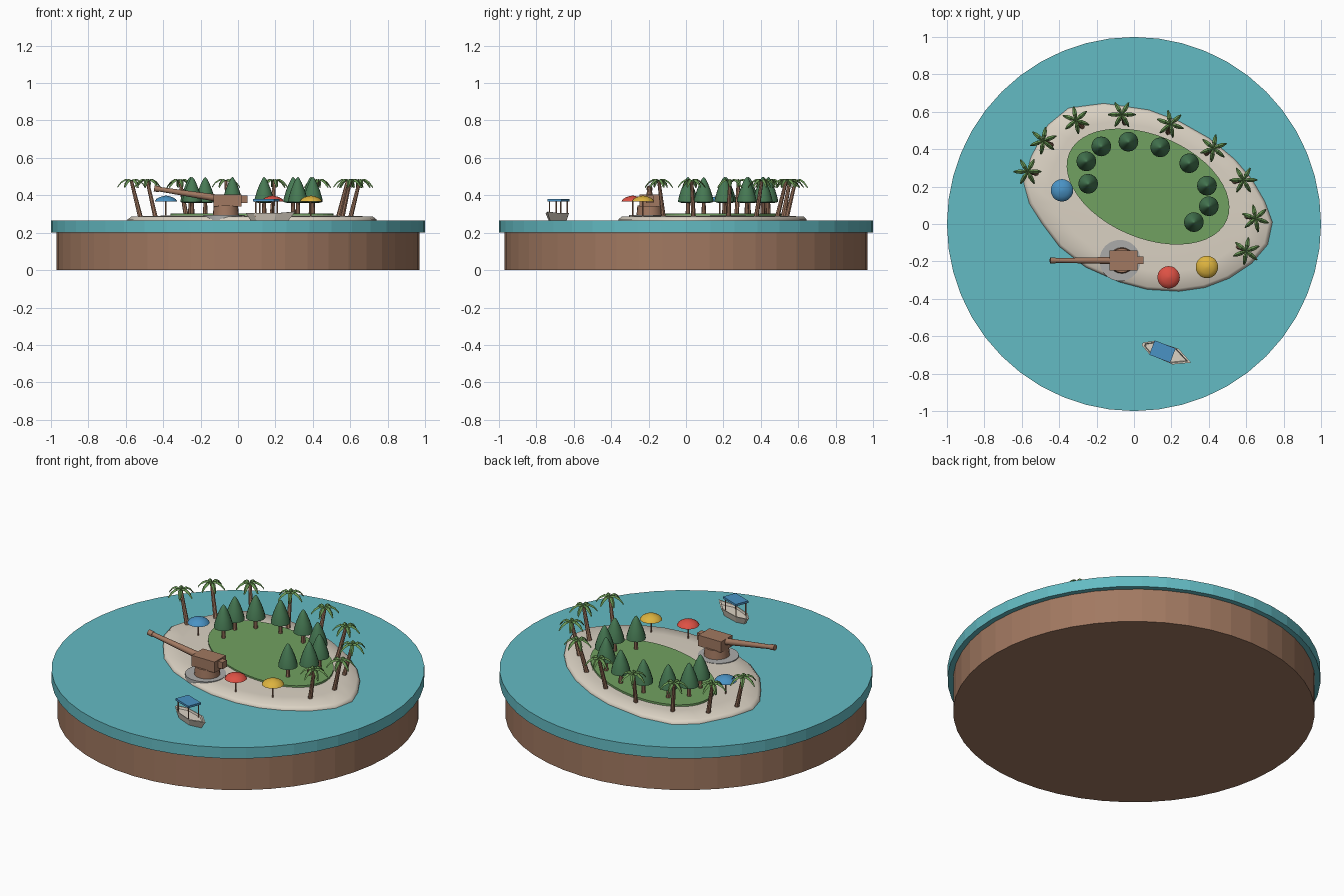
import bpy
import bmesh
from math import sin, cos, pi, radians
from mathutils import Vector, Matrix

default_cube = bpy.data.objects.get("Cube")
if default_cube:
    bpy.data.objects.remove(default_cube, do_unlink=True)


def make_material(name, red, green, blue):
    """Flat material from display colour values in the range 0-255."""
    linear = [(c / 255) ** 2.2 for c in (red, green, blue)] + [1]
    material = bpy.data.materials.new(name)
    material.use_nodes = True
    material.diffuse_color = linear
    material.node_tree.nodes["Principled BSDF"].inputs["Base Color"].default_value = linear
    return material


WATER = make_material("water_teal", 100, 186, 194)
EARTH = make_material("earth_brown", 160, 120, 97)
SAND = make_material("pale_sand", 218, 209, 194)
GRASS = make_material("grass_green", 112, 160, 97)
PINE = make_material("pine_green", 72, 120, 84)
PALM = make_material("palm_green", 105, 150, 85)
STONE = make_material("stone_grey", 170, 170, 168)
RED = make_material("parasol_red", 220, 82, 70)
YELLOW = make_material("parasol_yellow", 220, 178, 65)
BLUE = make_material("canvas_blue", 75, 145, 195)


def finish(name, bm, material, smooth=None):
    """Turn a bmesh into an object, optionally smooth below an angle."""
    bmesh.ops.recalc_face_normals(bm, faces=bm.faces)
    mesh = bpy.data.meshes.new(name)
    bm.to_mesh(mesh)
    bm.free()
    mesh.materials.append(material)
    obj = bpy.data.objects.new(name, mesh)
    bpy.context.collection.objects.link(obj)
    if smooth:
        bpy.ops.object.select_all(action="DESELECT")
        obj.select_set(True)
        bpy.context.view_layer.objects.active = obj
        bpy.ops.object.shade_smooth_by_angle(angle=radians(smooth))
    return obj


def loft(name, rings, material, smooth=None):
    """Skin equal-length rings of points and cap both ends."""
    bm = bmesh.new()
    loops = [[bm.verts.new(p) for p in ring] for ring in rings]
    for low, high in zip(loops, loops[1:]):
        for i in range(len(low)):
            j = (i + 1) % len(low)
            bm.faces.new((low[i], low[j], high[j], high[i]))
    bm.faces.new(loops[0])
    bm.faces.new(loops[-1])
    return finish(name, bm, material, smooth)


def ellipse(rx, ry, z, sides, x=0, y=0, turn=0):
    spin = Matrix.Rotation(turn, 3, "Z")
    angles = [2 * pi * i / sides for i in range(sides)]
    return [spin @ Vector((rx * cos(a), ry * sin(a), 0)) + Vector((x, y, z)) for a in angles]


def lathe(name, x, y, profile, material, sides=16, smooth=None):
    rings = [ellipse(r, r, z, sides, x, y) for r, z in profile]
    return loft(name, rings, material, smooth)


def rod(name, start, end, r1, r2, material, sides=8):
    """Tapered round bar between two points."""
    start, end = Vector(start), Vector(end)
    turn = (end - start).to_track_quat("Z", "Y")
    rings = [[turn @ p + at for p in ellipse(r, r, 0, sides)] for at, r in ((start, r1), (end, r2))]
    return loft(name, rings, material, 40)


def box(name, center, size, material, turn=0):
    bm = bmesh.new()
    place = Matrix.Translation(center) @ Matrix.Rotation(turn, 4, "Z") @ Matrix.Diagonal((*size, 1))
    bmesh.ops.create_cube(bm, size=1, matrix=place)
    return finish(name, bm, material)


# Round base and water
lathe("earth_base", 0, 0, [(.97, 0), (.97, .2)], EARTH, 48)
lathe("water_disc", 0, 0, [(1, .2), (1, .265)], WATER, 48)

# Sandy island, a low smooth mound
shore = [(-.16, .645), (-.35, .62), (-.46, .53), (-.55, .36), (-.59, .22), (-.56, .11),
         (-.49, 0), (-.4, -.12), (-.26, -.23), (-.08, -.31), (.07, -.35), (.24, -.36),
         (.38, -.34), (.51, -.29), (.63, -.21), (.715, -.11), (.74, .01), (.7, .12),
         (.63, .24), (.54, .345), (.4, .46), (.24, .55), (.08, .61)]
middle = Vector((.08, .15))


def shore_ring(scale, z):
    return [(*(middle + (Vector(p) - middle) * scale), z) for p in shore]


loft("sand_island", [shore_ring(s, z) for s, z in
                     ((1, .26), (1, .272), (.97, .286), (.8, .29), (.5, .293))], SAND, 80)

# Grass patch
loft("grass_patch", [ellipse(.458, .275, z, 48, .075, .2, radians(-23)) for z in (.28, .302)], GRASS)

# Pines around the grass
pines = [(-.03, .44), (-.175, .415), (-.255, .335), (-.245, .215), (.14, .41),
         (.295, .325), (.39, .205), (.4, .095), (.32, .01)]
for x, y in pines:
    rod("pine_trunk", (x, y, .29), (x, y, .37), .012, .01, EARTH)
    lathe("pine_crown", x, y, [(.03, .358), (.053, .365), (.05, .385), (.038, .425),
                               (.022, .465), (.009, .49), (.002, .497)], PINE, 16, 80)


def palm_leaves(x, y, z, phase):
    """Six folded, drooping leaves in one mesh."""
    bm = bmesh.new()
    stations = [(0, .004, .004), (.03, .012, .011), (.055, .01, -.004), (.075, .003, -.03)]
    for k in range(6):
        place = Matrix.Translation((x, y, z)) @ Matrix.Rotation(phase + k * pi / 3, 4, "Z")
        rows = [[bm.verts.new(place @ Vector(p)) for p in
                 ((d, -w, h - .009), (d, 0, h), (d, w, h - .009))] for d, w, h in stations]
        for a, b in zip(rows, rows[1:]):
            for i in (0, 1):
                bm.faces.new((a[i], b[i], b[i + 1], a[i + 1]))
    finish("palm_leaves", bm, PALM)


# Palms along the shore, leaning outwards
palms = [(-.065, .585), (-.31, .555), (-.485, .445), (-.57, .28), (.195, .535),
         (.425, .405), (.585, .235), (.65, .03), (.6, -.145)]
for k, (x, y) in enumerate(palms):
    lean = (Vector((x, y)) - middle).normalized() * .05
    rod("palm_trunk", (x - lean.x, y - lean.y, .28), (x, y, .475), .013, .009, EARTH)
    palm_leaves(x, y, .477, k * .7)

# Beach parasols
for x, y, material in ((-.385, .18, BLUE), (.185, -.285, RED), (.39, -.23, YELLOW)):
    rod("parasol_pole", (x, y, .27), (x, y, .38), .004, .004, EARTH)
    lathe("parasol_canopy", x, y, [(.06, .368), (.052, .38), (.035, .39), (.015, .396),
                                   (.003, .398)], material, 20, 60)

# Gun emplacement: stone pad, turret, barrel
gx, gy = -.075, -.195
lathe("stone_pad", gx, gy, [(.11, .267), (.11, .294)], STONE, 32, 30)
lathe("turret_drum", gx + .01, gy, [(.07, .29), (.065, .345)], EARTH, 20, 30)
box("turret_house", (gx + .02, gy, .373), (.15, .105, .064), EARTH)
box("turret_counterweight", (gx + .11, gy, .378), (.03, .04, .04), EARTH)
rod("gun_barrel", (gx - .04, gy, .385), (-.43, gy, .434), .019, .012, EARTH, 12)
rod("gun_muzzle", (-.42, gy, .432), (-.448, gy, .437), .016, .016, EARTH, 12)

# Small boat: hull, posts and flat canopy
boat_turn = radians(-21)
boat = Matrix.Translation((.152, -.682, 0)) @ Matrix.Rotation(boat_turn, 4, "Z")


def hull_ring(scale, z, rise):
    half = [(-.115, .008), (-.06, .038), (.075, .045)]
    outline = half + [(.165, 0)] + [(x, -y) for x, y in reversed(half)]
    return [boat @ Vector((x * scale, y * scale, z + rise * (x > .1))) for x, y in outline]


loft("boat_hull", [hull_ring(.75, .263, 0), hull_ring(1, .304, .008),
                   hull_ring(.88, .304, .008), hull_ring(.82, .292, 0)], SAND)
for x in (-.05, .05):
    for y in (-.032, .032):
        rod("canopy_post", boat @ Vector((x, y, .285)), boat @ Vector((x, y, .37)), .004, .004, EARTH, 6)
box("boat_canopy", boat @ Vector((0, 0, .373)), (.12, .082, .012), BLUE, boat_turn)
